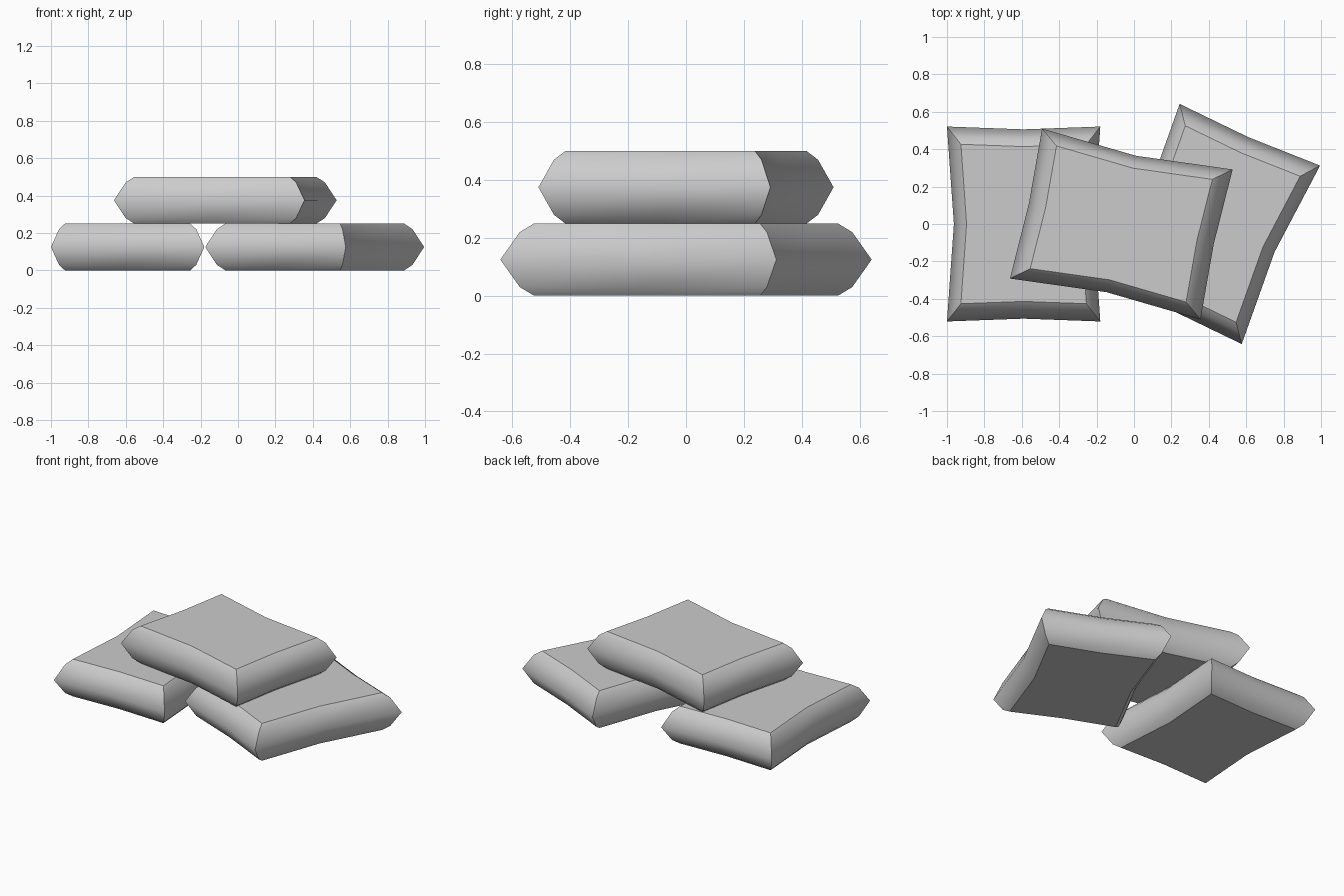
import bpy, bmesh
from math import radians

if "Cube" in bpy.data.objects:
    bpy.data.objects.remove(bpy.data.objects["Cube"])

# Outline of a sack: four corners with slightly pulled-in edge midpoints
HX, HY = 0.41, 0.521
OUTLINE = [(-HX, -HY), (0, -HY + 0.015), (HX, -HY), (HX - 0.037, 0),
           (HX, HY), (0, HY - 0.015), (-HX, HY), (-HX + 0.037, 0)]
# Side profile: (outline scale, height)
PROFILE = [(0.818, 0), (0.895, 0.03), (1, 0.125), (0.895, 0.22), (0.818, 0.25)]


def sack(name, x, y, z, angle):
    bm = bmesh.new()
    rings = [[bm.verts.new((px * s, py * s, h)) for px, py in OUTLINE]
             for s, h in PROFILE]
    n = len(OUTLINE)
    # rounded sides
    for lo, hi in zip(rings, rings[1:]):
        for i in range(n):
            j = (i + 1) % n
            bm.faces.new((lo[i], lo[j], hi[j], hi[i])).smooth = True
        # sharp corner seams
        for i in range(0, n, 2):
            bm.edges.get((lo[i], hi[i])).smooth = False
    # flat top and bottom
    caps = [bm.faces.new(rings[0][::-1]), bm.faces.new(rings[-1])]
    for f in caps:
        for e in f.edges:
            e.smooth = False
    bmesh.ops.recalc_face_normals(bm, faces=bm.faces)
    mesh = bpy.data.meshes.new(name)
    bm.to_mesh(mesh)
    bm.free()
    ob = bpy.data.objects.new(name, mesh)
    ob.location = (x, y, z)
    ob.rotation_euler.z = radians(angle)
    bpy.context.collection.objects.link(ob)


# Two sacks on the ground, one laid across them
sack("left_sack", -0.59, 0, 0, 0)
sack("right_sack", 0.41, 0, 0, -23.7)
sack("top_sack", -0.068, 0, 0.25, 77.9)
